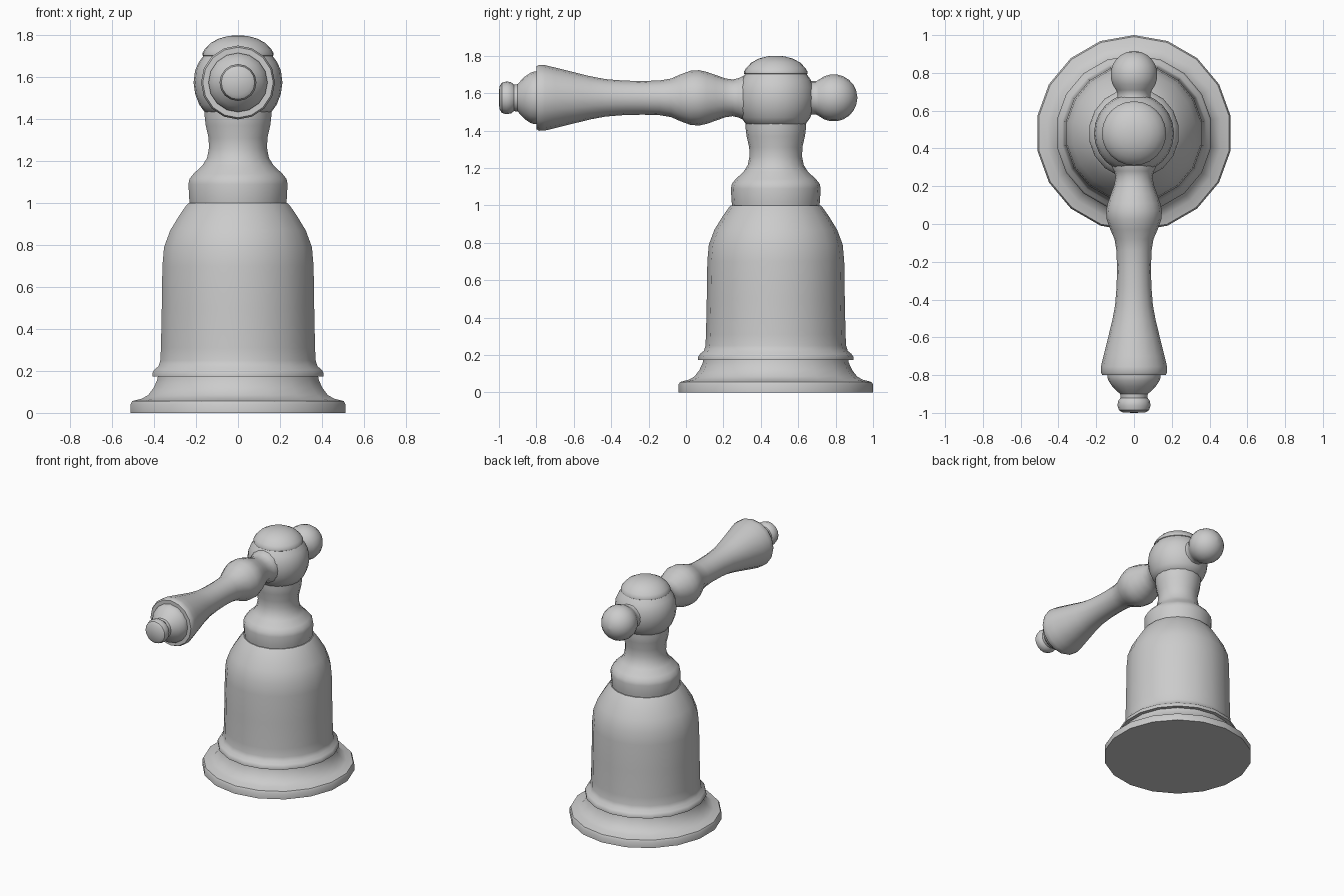
import bpy, bmesh, math
from mathutils import Matrix, Vector

cube = bpy.data.objects.get("Cube")
if cube:
    bpy.data.objects.remove(cube, do_unlink=True)

# Single brushed metal colour
metal = bpy.data.materials.new("light grey metal")
metal.use_nodes = True
GREY = (0.6, 0.6, 0.6, 1.0)
metal.diffuse_color = GREY
metal.node_tree.nodes["Principled BSDF"].inputs["Base Color"].default_value = GREY

AXIS_Y = 0.48      # centre of the upright body
LEVER_Z = 1.575    # height of the lever's axis


def lathe(name, profile, sides, matrix, sharp=35):
    """Turn (radius, height) points around local z, closing both ends."""
    bm = bmesh.new()
    rings = []
    for r, h in profile:
        if r == 0:
            rings.append([bm.verts.new((0, 0, h))])
        else:
            rings.append([bm.verts.new((r * math.cos(a), r * math.sin(a), h))
                          for a in (math.pi / 2 + 2 * math.pi * i / sides for i in range(sides))])
    for lo, hi in zip(rings, rings[1:]):
        for i in range(sides):
            j = (i + 1) % sides
            if len(hi) == 1:
                bm.faces.new((lo[i], lo[j], hi[0]))
            elif len(lo) == 1:
                bm.faces.new((lo[0], hi[j], hi[i]))
            else:
                bm.faces.new((lo[i], lo[j], hi[j], hi[i]))
    for ring in (rings[0], rings[-1]):
        if len(ring) > 1:
            bm.faces.new(ring)
    bmesh.ops.recalc_face_normals(bm, faces=bm.faces)
    mesh = bpy.data.meshes.new(name)
    bm.to_mesh(mesh)
    bm.free()
    mesh.materials.append(metal)
    obj = bpy.data.objects.new(name, mesh)
    obj.matrix_world = matrix
    bpy.context.collection.objects.link(obj)
    bpy.ops.object.select_all(action='DESELECT')
    obj.select_set(True)
    bpy.context.view_layer.objects.active = obj
    bpy.ops.object.shade_smooth_by_angle(angle=math.radians(sharp))
    return obj


upright = Matrix.Translation(Vector((0, AXIS_Y, 0)))
# local z becomes world y, so profile heights are y positions
along_y = Matrix.Translation(Vector((0, 0, LEVER_Z))) @ Matrix.Rotation(-math.pi / 2, 4, 'X')

# Flared foot plate
lathe("base_flange", [
    (0.52, 0), (0.52, 0.042), (0.512, 0.056), (0.465, 0.068), (0.435, 0.085),
    (0.408, 0.12), (0.39, 0.16), (0.386, 0.19)], 18, upright)

# Bell-shaped body with a rolled lip
lathe("bell_body", [
    (0.38, 0.174), (0.415, 0.174), (0.415, 0.19), (0.405, 0.206), (0.385, 0.222),
    (0.376, 0.25), (0.373, 0.31), (0.369, 0.5), (0.366, 0.70), (0.358, 0.79),
    (0.328, 0.87), (0.285, 0.94), (0.25, 0.99), (0.24, 1.0)], 18, upright)

# Stepped collar rising to a narrow neck
lathe("collar_neck", [
    (0.232, 0.99), (0.236, 1.02), (0.24, 1.09), (0.235, 1.115), (0.215, 1.14),
    (0.172, 1.18), (0.15, 1.215), (0.141, 1.26), (0.142, 1.31), (0.156, 1.37),
    (0.161, 1.41), (0.161, 1.46)], 18, upright)

# Rounded hub under the lever
lathe("hub", [
    (0.13, 1.424), (0.16, 1.435), (0.185, 1.47), (0.204, 1.52), (0.212, 1.575),
    (0.205, 1.63), (0.188, 1.67), (0.165, 1.702)], 24, upright)

# Domed cap with a thin rim
lathe("hub_cap", [
    (0.16, 1.698), (0.17, 1.704), (0.17, 1.715), (0.158, 1.735), (0.13, 1.764),
    (0.09, 1.785), (0.045, 1.797), (0, 1.8)], 24, upright)

# Lever handle with its bulb, waist and flared grip
lathe("lever_handle", [
    (0.13, -0.80), (0.168, -0.80), (0.176, -0.785), (0.175, -0.755), (0.162, -0.70),
    (0.137, -0.60), (0.115, -0.51), (0.10, -0.43), (0.092, -0.33), (0.09, -0.23),
    (0.093, -0.14), (0.103, -0.08), (0.125, -0.03), (0.145, 0.025), (0.148, 0.07),
    (0.139, 0.11), (0.122, 0.16), (0.104, 0.21), (0.098, 0.25), (0.105, 0.28),
    (0.12, 0.31), (0.12, 0.40)], 16, along_y)

# Small turned finial at the lever's end
lathe("lever_finial", [
    (0, -1.0), (0.06, -0.998), (0.08, -0.985), (0.088, -0.96), (0.083, -0.935),
    (0.071, -0.92), (0.073, -0.90), (0.09, -0.885), (0.115, -0.86), (0.135, -0.83),
    (0.141, -0.81), (0.141, -0.79)], 16, along_y)

# Round knob on the back of the hub
BALL_Y, BALL_R = 0.79, 0.126
ball = [(BALL_R * math.sin(a), BALL_Y - BALL_R * math.cos(a))
        for a in (math.radians(d) for d in range(50, 180, 16))]
lathe("rear_knob", [(0.12, 0.56), (0.118, 0.62), (0.10, 0.645), (0.089, 0.67),
                    (0.089, 0.695)] + ball + [(0, BALL_Y + BALL_R)], 18, along_y)
